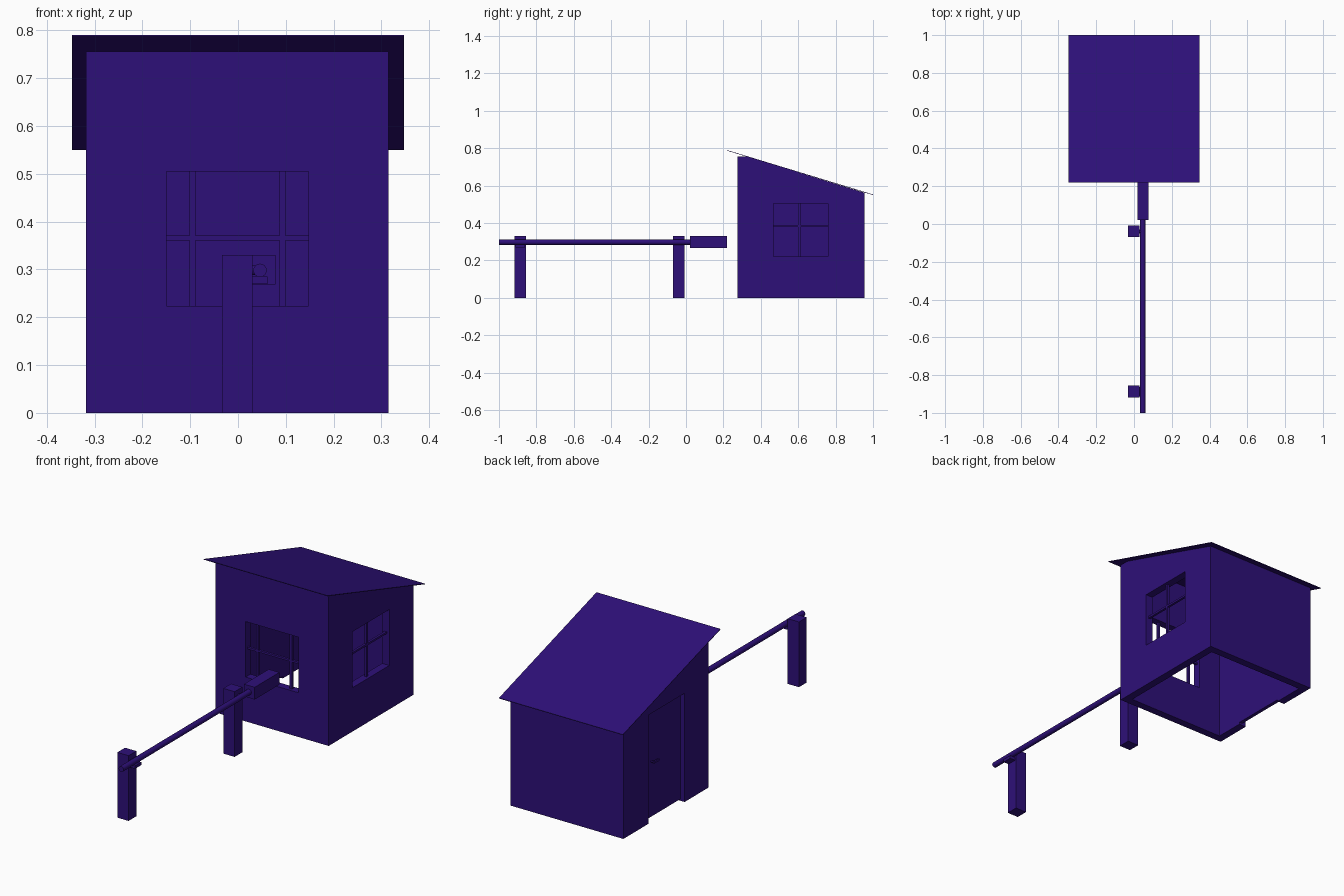
import bpy, bmesh, math
from mathutils import Matrix

if "Cube" in bpy.data.objects:
    bpy.data.objects.remove(bpy.data.objects["Cube"])

mat = bpy.data.materials.new("dark_violet")
mat.diffuse_color = (0.027, 0.005, 0.19, 1)
mat.use_nodes = True
mat.node_tree.nodes["Principled BSDF"].inputs["Base Color"].default_value = mat.diffuse_color


def finish(name, bm):
    bmesh.ops.recalc_face_normals(bm, faces=bm.faces)
    me = bpy.data.meshes.new(name)
    bm.to_mesh(me)
    bm.free()
    me.materials.append(mat)
    ob = bpy.data.objects.new(name, me)
    bpy.context.collection.objects.link(ob)
    return ob


def box(name, x, y, z):
    bm = bmesh.new()
    m = Matrix.Translation([(a + b) / 2 for a, b in (x, y, z)])
    m = m @ Matrix.Diagonal([b - a for a, b in (x, y, z)] + [1])
    bmesh.ops.create_cube(bm, size=1, matrix=m)
    return finish(name, bm)


def prism(name, profile, x0, x1):
    """Extrude a (y, z) profile along x."""
    bm = bmesh.new()
    f = bm.faces.new([bm.verts.new((x0, y, z)) for y, z in profile])
    ex = bmesh.ops.extrude_face_region(bm, geom=[f])["geom"]
    vs = [v for v in ex if isinstance(v, bmesh.types.BMVert)]
    bmesh.ops.translate(bm, verts=vs, vec=(x1 - x0, 0, 0))
    return finish(name, bm)


def rod(name, loc, r, length, axis, sides=16):
    bm = bmesh.new()
    rot = Matrix.Rotation(math.pi / 2, 4, 'X' if axis == 'y' else 'Y')
    bmesh.ops.create_cone(bm, cap_ends=True, segments=sides, radius1=r, radius2=r,
                          depth=length, matrix=Matrix.Translation(loc) @ rot)
    ob = finish(name, bm)
    bpy.context.view_layer.objects.active = ob
    ob.select_set(True)
    bpy.ops.object.shade_smooth_by_angle()
    ob.select_set(False)
    return ob


def cut(target, cutter):
    mod = target.modifiers.new("cut", 'BOOLEAN')
    mod.operation, mod.solver, mod.object = 'DIFFERENCE', 'EXACT', cutter
    bpy.context.view_layer.objects.active = target
    bpy.ops.object.modifier_apply(modifier=mod.name)
    bpy.data.objects.remove(cutter)


# Hut walls: hollow shell, open at the bottom, with two windows and a doorway
T = 0.04
XL, XR, YF, YB = -0.318, 0.315, 0.275, 0.955
walls = prism("hut_walls", [(YF, 0), (YB, 0), (YB, 0.562), (0.325, 0.756), (YF, 0.756)], XL, XR)
cut(walls, box("room_cutter", (XL + T, XR - T), (YF + T, YB - T), (-0.1, 1)))
cut(walls, box("front_cutter", (-0.15, 0.147), (0.2, 0.4), (0.224, 0.505)))
cut(walls, box("side_cutter", (0.2, 0.4), (0.467, 0.76), (0.222, 0.505)))
cut(walls, box("door_cutter", (-0.4, -0.2), (0.465, 0.755), (-0.1, 0.55)))

# Thin sloping roof
prism("roof", [(0.22, 0.787), (1.0, 0.55), (1.0, 0.553), (0.22, 0.79)], -0.347, 0.347)

# Window bars
fy = (YF + 0.014, YF + 0.026)
for i, x in enumerate((-0.095, 0.093)):
    box(f"front_window_upright_{i + 1}", (x - 0.006, x + 0.006), fy, (0.224, 0.505))
box("front_window_crossbar", (-0.15, 0.147), fy, (0.361, 0.371))
sx = (XR - 0.026, XR - 0.014)
box("side_window_upright", sx, (0.599, 0.611), (0.222, 0.505))
box("side_window_crossbar", sx, (0.467, 0.76), (0.379, 0.389))

# Recessed door with handle
box("door", (XL + 0.022, XL + T), (0.465, 0.755), (0.01, 0.55))
rod("door_handle_stem", (XL + 0.014, 0.70, 0.29), 0.005, 0.02, 'x', 8)
box("door_handle_lever", (XL + 0.002, XL + 0.009), (0.665, 0.706), (0.285, 0.295))

# Barrier: posts, rest, pivot, pole and counterweight
for name, y in (("outer_post", -0.887), ("pivot_post", -0.039)):
    box(name, (-0.033, 0.03), (y - 0.031, y + 0.031), (0, 0.33))
box("pole_rest", (0.03, 0.062), (-0.912, -0.862), (0.27, 0.285))
rod("pivot_pin", (0.032, -0.039, 0.298), 0.01, 0.02, 'x')
rod("barrier_pole", (0.046, -0.485, 0.298), 0.014, 1.03, 'y')
box("counterweight", (0.018, 0.078), (0.022, 0.22), (0.268, 0.33))
